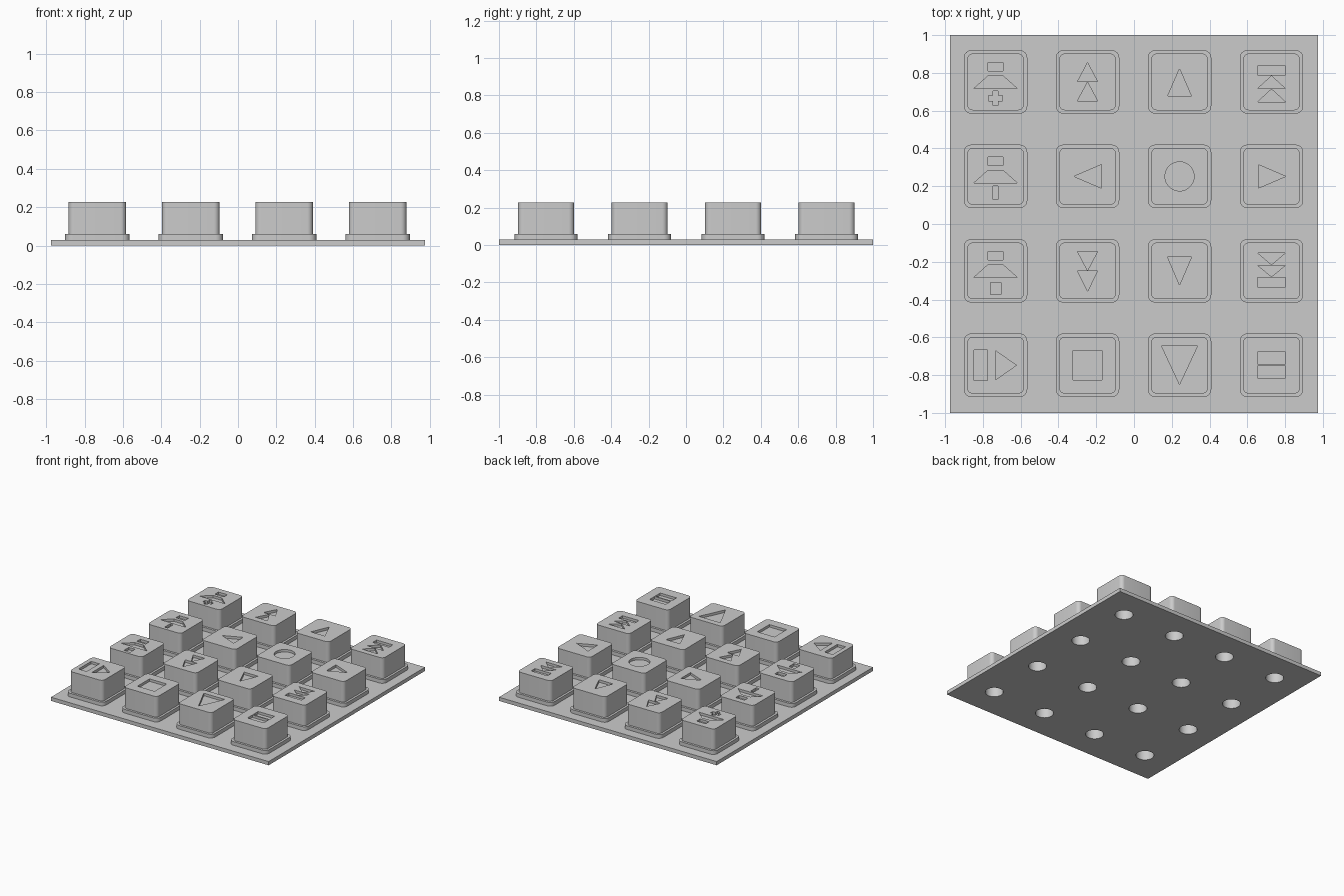
import bpy, bmesh
from math import cos, sin, pi

if "Cube" in bpy.data.objects:
    bpy.data.objects.remove(bpy.data.objects["Cube"], do_unlink=True)

grey = bpy.data.materials.new("plain_grey")
grey.use_nodes = True
grey.diffuse_color = (0.6, 0.6, 0.6, 1)
grey.node_tree.nodes["Principled BSDF"].inputs["Base Color"].default_value = (0.6, 0.6, 0.6, 1)

PLATE_TOP, FLANGE_TOP, KEY_TOP = 0.03, 0.06, 0.227
ENGRAVE, HOLE_R, HOLE_TOP = 0.02, 0.067, 0.13
COLS = [-0.733 + 0.487 * i for i in range(4)]
ROWS = [0.752 - 0.5 * i for i in range(4)]


# Outline helpers
def rect(x0, x1, y0, y1):
    return [(x0, y0), (x1, y0), (x1, y1), (x0, y1)]


def bar(half, y0, y1):
    return rect(-half, half, y0, y1)


def up(half, base, apex):
    return [(-half, base), (half, base), (0, apex)]


def down(half, base, apex):
    return [(0, apex), (half, base), (-half, base)]


def side(half, base, apex):
    return [(base, -half), (apex, 0), (base, half)][::1 if apex > base else -1]


def circle(r, n=48):
    return [(r * cos(2 * pi * i / n), r * sin(2 * pi * i / n)) for i in range(n)]


def plus(a, t, cy):
    quarter = [(t, -a), (t, -t), (a, -t)]
    pts = []
    for _ in range(4):
        pts += quarter
        quarter = [(-y, x) for x, y in quarter]
    return [(x, y + cy) for x, y in pts]


def rounded_square(half, r, n=8):
    pts = []
    for k, (sx, sy) in enumerate([(1, 1), (-1, 1), (-1, -1), (1, -1)]):
        for i in range(n + 1):
            a = (k + i / n) * pi / 2
            pts.append((sx * (half - r) + r * cos(a), sy * (half - r) + r * sin(a)))
    return pts


# Solid through a stack of matching outlines, capped at both ends
def loft(bm, layers, cx=0, cy=0):
    rings = [[bm.verts.new((x + cx, y + cy, z)) for x, y in pts] for pts, z in layers]
    n = len(rings[0])
    for a, b in zip(rings, rings[1:]):
        for i in range(n):
            j = (i + 1) % n
            bm.faces.new((a[i], a[j], b[j], b[i]))
    bm.faces.new(rings[0][::-1])
    bm.faces.new(rings[-1])


def make_object(name, bm):
    mesh = bpy.data.meshes.new(name)
    bm.to_mesh(mesh)
    bm.free()
    mesh.materials.append(grey)
    obj = bpy.data.objects.new(name, mesh)
    bpy.context.collection.objects.link(obj)
    return obj


# Subtract the cutter, then discard it
def carve(obj, cutter):
    cutter.hide_render = True
    mod = obj.modifiers.new("carve", "BOOLEAN")
    mod.operation, mod.solver, mod.object = "DIFFERENCE", "EXACT", cutter
    bpy.ops.object.select_all(action="DESELECT")
    obj.select_set(True)
    bpy.context.view_layer.objects.active = obj
    bpy.ops.object.modifier_apply(modifier=mod.name)
    bpy.data.objects.remove(cutter, do_unlink=True)
    bpy.ops.object.shade_smooth_by_angle(angle=0.6)


# Engraved symbols, row by row from the back
arch = [bar(0.04, 0.058, 0.102), [(-0.115, -0.035), (0.115, -0.035), (0.04, 0.032), (-0.04, 0.032)]]
symbols = [
    [("lamp_plus", arch + [plus(0.038, 0.014, -0.087)]),
     ("double_up", [up(0.053, 0.002, 0.102), up(0.053, -0.1, -0.001)]),
     ("up", [up(0.063, -0.075, 0.07)]),
     ("top_end", [bar(0.073, 0.036, 0.085), up(0.073, -0.035, 0.032), up(0.073, -0.105, -0.038)])],
    [("lamp_bar", arch + [bar(0.014, -0.123, -0.05)]),
     ("left", [side(0.062, 0.073, -0.072)]),
     ("circle", [circle(0.077)]),
     ("right", [side(0.062, -0.07, 0.075)])],
    [("lamp_square", arch + [bar(0.028, -0.125, -0.062)]),
     ("double_down", [down(0.053, 0.102, 0.002), down(0.053, -0.001, -0.108)]),
     ("down", [down(0.063, 0.072, -0.075)]),
     ("bottom_end", [down(0.073, 0.095, 0.032), down(0.073, 0.029, -0.031), bar(0.073, -0.085, -0.034)])],
    [("step", [rect(-0.115, -0.042, -0.081, 0.081), side(0.077, 0, 0.11)]),
     ("square", [bar(0.077, -0.077, 0.077)]),
     ("wide_down", [down(0.095, 0.102, -0.101)]),
     ("two_bars", [bar(0.073, 0.008, 0.071), bar(0.073, -0.066, -0.003)])],
]

# Base plate with a round hole under every key
plate_bm, holes_bm = bmesh.new(), bmesh.new()
outline = rect(-0.975, 0.975, -1, 1)
loft(plate_bm, [(outline, 0), (outline, PLATE_TOP)])
for x in COLS:
    for y in ROWS:
        loft(holes_bm, [(circle(HOLE_R), -0.05), (circle(HOLE_R), 0.1)], x, y)
carve(make_object("base_plate", plate_bm), make_object("plate_holes", holes_bm))

# Keys: flange and cap in one piece, engraved on top and bored from below
flange, cap = rounded_square(0.168, 0.04), rounded_square(0.15, 0.03)
for y, row in zip(ROWS, symbols):
    for x, (label, shapes) in zip(COLS, row):
        key_bm, cut_bm = bmesh.new(), bmesh.new()
        loft(key_bm, [(flange, PLATE_TOP), (flange, FLANGE_TOP), (cap, FLANGE_TOP), (cap, KEY_TOP)], x, y)
        for pts in shapes:
            loft(cut_bm, [(pts, KEY_TOP - ENGRAVE), (pts, KEY_TOP + 0.05)], x, y)
        loft(cut_bm, [(circle(HOLE_R), -0.05), (circle(HOLE_R), HOLE_TOP)], x, y)
        carve(make_object("key_" + label, key_bm), make_object("key_cutter", cut_bm))
